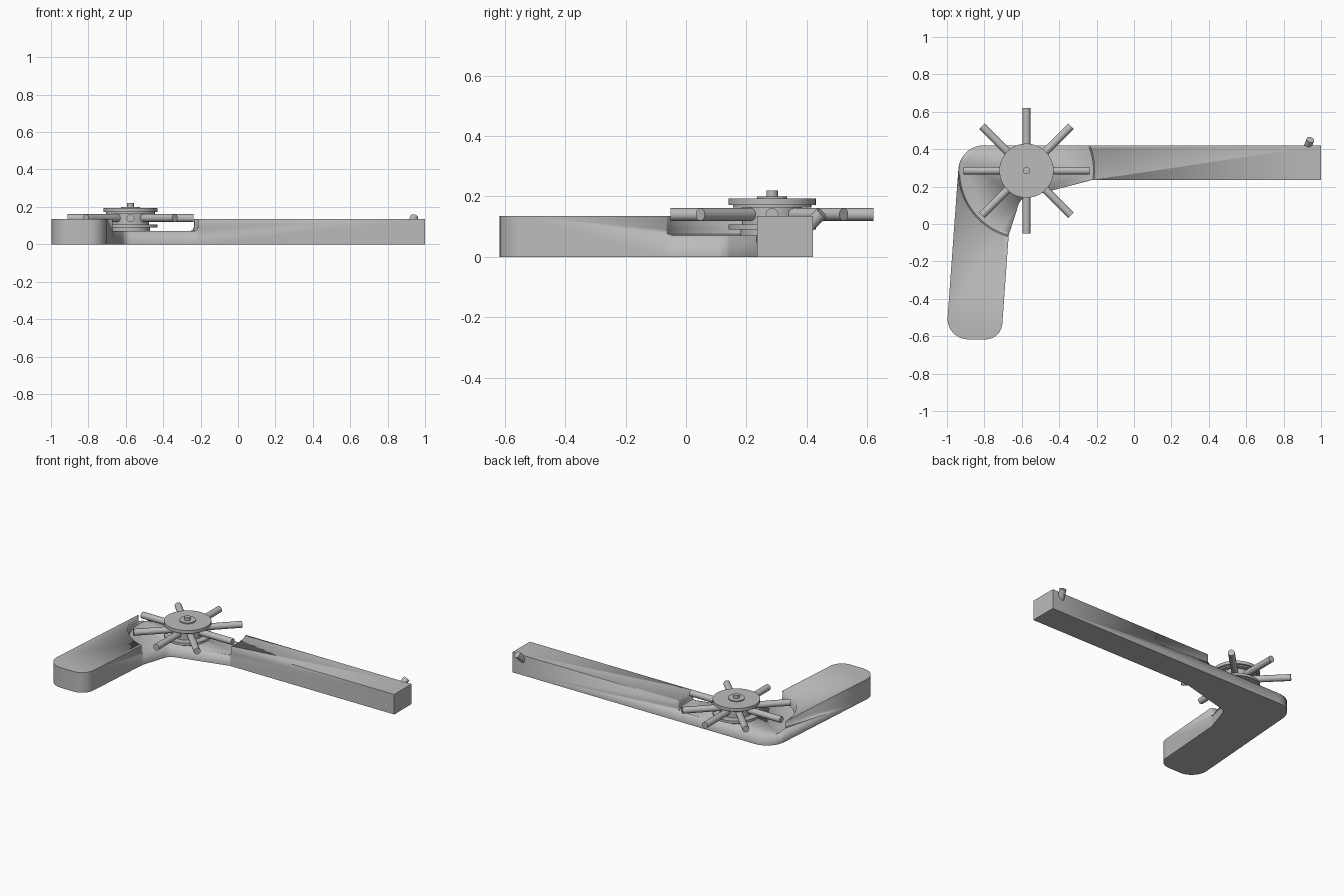
import bpy, bmesh, math
from mathutils import Vector

if "Cube" in bpy.data.objects:
    bpy.data.objects.remove(bpy.data.objects["Cube"])

grey = bpy.data.materials.new("plain grey")
grey.diffuse_color = (0.5, 0.5, 0.5, 1)
grey.use_nodes = True
grey.node_tree.nodes["Principled BSDF"].inputs["Base Color"].default_value = grey.diffuse_color
CX, CY = -0.575, 0.285   # wheel axis


def finish(name, bm):
    bmesh.ops.recalc_face_normals(bm, faces=bm.faces)
    me = bpy.data.meshes.new(name)
    bm.to_mesh(me)
    bm.free()
    me.materials.append(grey)
    ob = bpy.data.objects.new(name, me)
    bpy.context.collection.objects.link(ob)
    bpy.ops.object.select_all(action='DESELECT')
    bpy.context.view_layer.objects.active = ob
    ob.select_set(True)
    bpy.ops.object.shade_smooth_by_angle(angle=math.radians(30))
    return ob


def rounded(corners, steps=10):
    """Outline with each (x, y, radius) corner replaced by a fillet arc."""
    out = []
    n = len(corners)
    for i, (x, y, r) in enumerate(corners):
        p = Vector((x, y))
        if r == 0:
            out.append(p)
            continue
        a = (Vector(corners[i - 1][:2]) - p).normalized()
        b = (Vector(corners[(i + 1) % n][:2]) - p).normalized()
        half = a.angle(b) / 2
        c = p + (a + b).normalized() * r / math.sin(half)
        s, e = p + a * r / math.tan(half) - c, p + b * r / math.tan(half) - c
        turn = math.atan2(s.x * e.y - s.y * e.x, s.dot(e))
        for k in range(steps + 1):
            t = turn * k / steps
            out.append(c + Vector((s.x * math.cos(t) - s.y * math.sin(t),
                                   s.x * math.sin(t) + s.y * math.cos(t))))
    return out


def prism(name, pts, z0, z1):
    bm = bmesh.new()
    f = bm.faces.new([bm.verts.new((p.x, p.y, z0)) for p in pts])
    top = bmesh.ops.extrude_face_region(bm, geom=[f])['geom']
    bmesh.ops.translate(bm, vec=(0, 0, z1 - z0),
                        verts=[v for v in top if isinstance(v, bmesh.types.BMVert)])
    return finish(name, bm)


def lathe(name, profile, seg=48):
    """Solid of revolution about the wheel axis from (radius, z) points."""
    bm = bmesh.new()
    rings = [[bm.verts.new((CX + r * math.cos(2 * math.pi * k / seg),
                            CY + r * math.sin(2 * math.pi * k / seg), z))
              for k in range(seg)] for r, z in profile]
    for lo, hi in zip(rings, rings[1:]):
        for k in range(seg):
            j = (k + 1) % seg
            bm.faces.new((lo[k], lo[j], hi[j], hi[k]))
    bm.faces.new(rings[0])
    bm.faces.new(rings[-1])
    return finish(name, bm)


def rod(name, a, b, r):
    a, b = Vector(a), Vector(b)
    bm = bmesh.new()
    bmesh.ops.create_cone(bm, cap_ends=True, segments=24, radius1=r, radius2=r,
                          depth=(b - a).length)
    rot = (b - a).to_track_quat('Z', 'Y').to_matrix().to_4x4()
    bmesh.ops.transform(bm, matrix=rot, verts=bm.verts)
    bmesh.ops.translate(bm, vec=(a + b) / 2, verts=bm.verts)
    return finish(name, bm)


# L-shaped body: long bar plus short leg, filleted corners
outline = rounded([
    (1, 0.235, 0), (1, 0.42, 0), (-0.93, 0.42, 0.135), (-1.005, -0.617, 0.11),
    (-0.71, -0.617, 0.09), (-0.67, -0.06, 0), (-0.607, 0.135, 0.06),
    (-0.225, 0.235, 0)])
body = prism("angled_body", outline, 0, 0.135)

# round pocket for the wheel
cutter = lathe("pocket_cutter", [(0.345, 0.07), (0.358, 0.075), (0.365, 0.09),
                                 (0.365, 0.3)], 96)
cutter.hide_render = True
cutter.hide_viewport = True
cut = body.modifiers.new("pocket", 'BOOLEAN')
cut.operation = 'DIFFERENCE'
cut.solver = 'EXACT'
cut.object = cutter

# flanged hub with centre boss and pin
lathe("wheel_hub", [
    (0.105, 0.069), (0.105, 0.09), (0.145, 0.09), (0.145, 0.107), (0.1, 0.107),
    (0.1, 0.163), (0.13, 0.163), (0.13, 0.172), (0.145, 0.172), (0.145, 0.193),
    (0.05, 0.193), (0.05, 0.2), (0.019, 0.2), (0.019, 0.22)])

# eight radial spokes
for i in range(8):
    d = Vector((math.cos(i * math.pi / 4), math.sin(i * math.pi / 4), 0))
    c = Vector((CX, CY, 0.14))
    rod(f"spoke_{i + 1}", c + d * 0.08, c + d * 0.336, 0.021)

# small slanted peg at the far end
rod("end_peg", (0.925, 0.405, 0.1), (0.943, 0.45, 0.145), 0.021)
